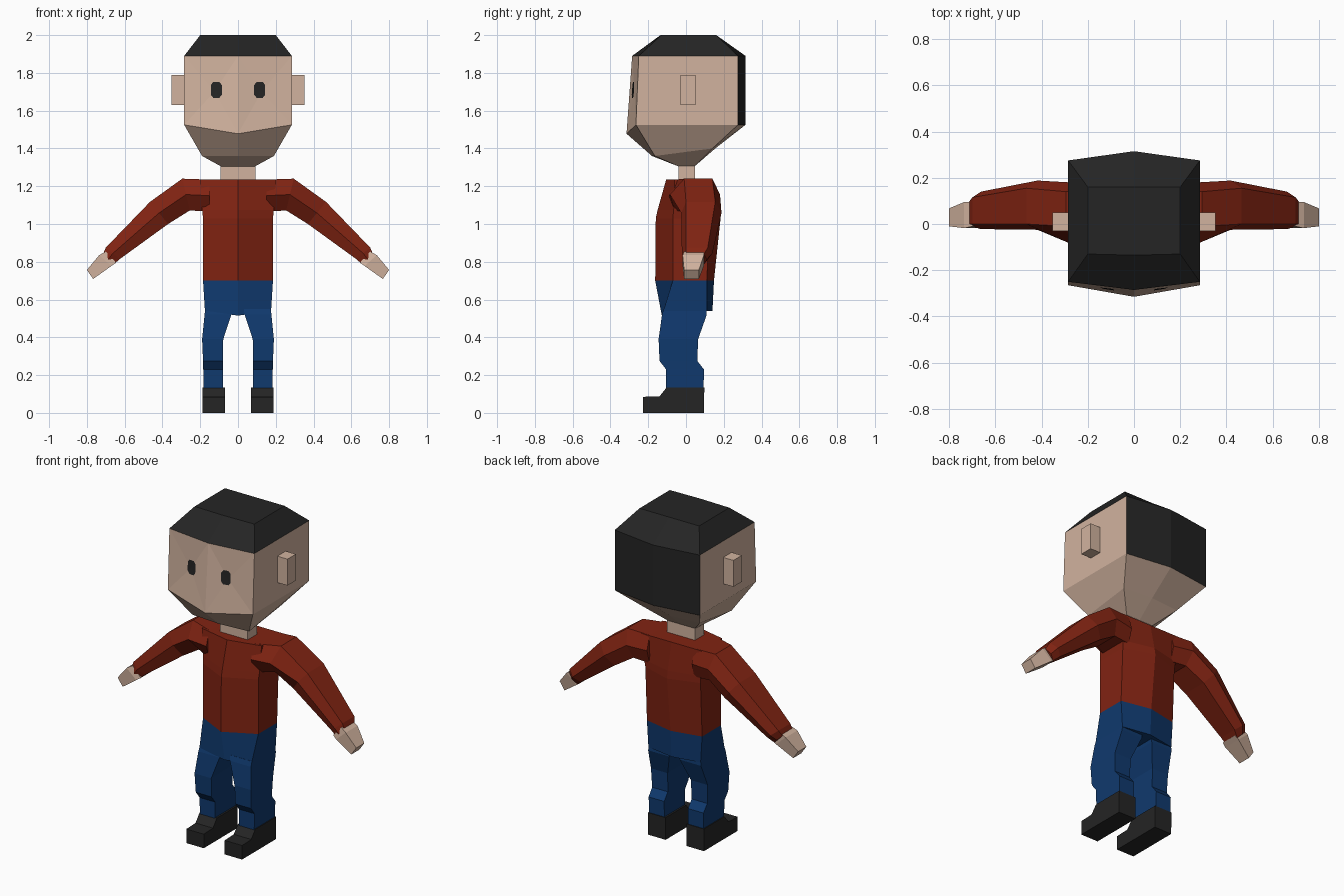
import bpy, bmesh, math
from mathutils import Vector
from mathutils.bvhtree import BVHTree

if "Cube" in bpy.data.objects:
    bpy.data.objects.remove(bpy.data.objects["Cube"])


def material(name, r, g, b):
    m = bpy.data.materials.new(name)
    m.diffuse_color = (r, g, b, 1)
    m.use_nodes = True
    m.node_tree.nodes["Principled BSDF"].inputs["Base Color"].default_value = m.diffuse_color
    return m


SKIN = material("skin", 0.64, 0.45, 0.345)
BLACK = material("soft black", 0.018, 0.018, 0.018)
RED = material("shirt red", 0.22, 0.017, 0.006)
BLUE = material("trouser blue", 0.005, 0.041, 0.155)


def loft(rings):
    """Bridge rings of equal point count and cap both ends."""
    bm = bmesh.new()
    vs = [[bm.verts.new(p) for p in r] for r in rings]
    n = len(vs[0])
    for a, b in zip(vs, vs[1:]):
        for i in range(n):
            j = (i + 1) % n
            bm.faces.new((a[i], a[j], b[j], b[i]))
    bm.faces.new(vs[0])
    bm.faces.new(vs[-1])
    bmesh.ops.recalc_face_normals(bm, faces=bm.faces)
    return bm


def finish(name, bm, mats, mirror=False):
    me = bpy.data.meshes.new(name)
    bm.to_mesh(me)
    ob = bpy.data.objects.new(name, me)
    bpy.context.collection.objects.link(ob)
    for m in mats:
        me.materials.append(m)
    if mirror:
        ob.modifiers.new("mirror", 'MIRROR').use_mirror_merge = False
    return ob


def six(x, yf, yfc, yb, ybc, z, zfc=None, zb=None):
    """Body ring: four corners plus a front and a back centre point."""
    zfc = z if zfc is None else zfc
    zb = z if zb is None else zb
    return [(0, yfc, zfc), (x, yf, z), (x, yb, zb), (0, ybc, zb), (-x, yb, zb), (-x, yf, z)]


def rect(x0, x1, y0, y1, z):
    return [(x0, y0, z), (x1, y0, z), (x1, y1, z), (x0, y1, z)]


# Head: hair is the cap plus the upper back
bm = loft([
    six(0.09, -0.04, -0.04, 0.045, 0.045, 1.305),
    six(0.19, -0.165, -0.18, 0.14, 0.155, 1.36, zb=1.40),
    six(0.285, -0.265, -0.315, 0.275, 0.315, 1.525, zfc=1.478),
    six(0.285, -0.25, -0.285, 0.275, 0.315, 1.89),
    six(0.20, -0.13, -0.135, 0.16, 0.16, 2.0),
])
for f in bm.faces:
    c = f.calc_center_median()
    f.material_index = int(c.z > 1.9 or (c.z > 1.6 and c.y > 0.2))
# eye hollows: shallow poke of the two front faces
front = [f for f in bm.faces if f.calc_center_median().y < -0.2 and 1.6 < f.calc_center_median().z < 1.8]
for v in bmesh.ops.poke(bm, faces=front)["verts"]:
    v.co = (math.copysign(0.125, v.co.x), -0.273, 1.70)
bm.normal_update()
tree = BVHTree.FromBMesh(bm)
finish("head", bm, [SKIN, BLACK])

# Eyes: thin octagonal plates laid on the face
bm = bmesh.new()
for s in (-1, 1):
    def on_face(dx, dz):
        p = Vector((s * 0.115 + dx, -1, 1.71 + dz))
        return bm.verts.new(tree.ray_cast(p, Vector((0, 1, 0)))[0] + Vector((0, -0.005, 0)))
    half = [(0.029, 0.026), (0.016, 0.042), (-0.016, 0.042), (-0.029, 0.026)]
    rim = [on_face(x, z) for x, z in half + [(-x, -z) for x, z in half]]
    mid = on_face(0, 0)
    for i in range(8):
        bm.faces.new((mid, rim[i], rim[i - 1]))
finish("eyes", bm, [BLACK])

# Ears and neck
finish("ears", loft([rect(0.27, 0.353, -0.03, 0.05, z) for z in (1.63, 1.79)]), [SKIN], True)
finish("neck", loft([rect(-0.093, 0.093, -0.04, 0.047, z) for z in (1.2, 1.32)]), [SKIN])

# Torso and hips
finish("shirt_body", loft([
    six(0.185, -0.07, -0.163, 0.11, 0.148, 0.70),
    six(0.185, -0.07, -0.16, 0.125, 0.183, 1.03),
    six(0.19, -0.065, -0.15, 0.13, 0.175, 1.075),
    six(0.20, -0.06, -0.105, 0.14, 0.14, 1.235),
]), [RED])
finish("hips", loft([
    six(0.175, -0.12, -0.128, 0.11, 0.14, 0.54, zfc=0.515),
    six(0.185, -0.07, -0.163, 0.11, 0.148, 0.70),
]), [BLUE])


def sleeve(top, bot, yf, yb, tf, tb):
    """Six-sided arm ring: flat top and bottom, pointed front and back."""
    mx, mz = (top[0] + bot[0]) / 2, (top[1] + bot[1]) / 2
    return [(top[0], tf, top[1]), (top[0], tb, top[1]), (mx, yb, mz),
            (bot[0], tb, bot[1]), (bot[0], tf, bot[1]), (mx, yf, mz)]


# Arms and hands
finish("sleeves", loft([
    sleeve((0.15, 1.235), (0.15, 1.065), -0.09, 0.16, -0.06, 0.135),
    sleeve((0.295, 1.24), (0.255, 1.072), -0.085, 0.18, -0.01, 0.14),
    sleeve((0.466, 1.117), (0.37, 1.0), -0.025, 0.188, 0.0, 0.155),
    sleeve((0.70, 0.875), (0.625, 0.815), -0.022, 0.14, 0.0, 0.115),
    sleeve((0.715, 0.84), (0.66, 0.785), -0.015, 0.11, 0.0, 0.095),
]), [RED], True)


def palm(top, bot, y0, y1):
    return [(top[0], y0, top[1]), (top[0], y1, top[1]), (bot[0], y1, bot[1]), (bot[0], y0, bot[1])]


finish("hands", loft([
    palm((0.70, 0.855), (0.645, 0.795), -0.01, 0.095),
    palm((0.735, 0.835), (0.67, 0.778), -0.018, 0.095),
    palm((0.80, 0.757), (0.767, 0.709), -0.01, 0.068),
]), [SKIN], True)

# Legs with stepped cuffs
finish("legs", loft([
    rect(0.08, 0.182, -0.105, 0.093, 0.12),
    rect(0.08, 0.184, -0.105, 0.095, 0.23),
    rect(0.08, 0.185, -0.14, 0.06, 0.275),
    rect(0.078, 0.19, -0.145, 0.064, 0.39),
    rect(0.035, 0.177, -0.127, 0.11, 0.52),
    rect(0.03, 0.174, -0.118, 0.108, 0.55),
]), [BLUE], True)

# Shoes: side profile extruded across x
profile = [(0.095, 0), (0.097, 0.135), (-0.102, 0.135), (-0.14, 0.088), (-0.228, 0.085), (-0.228, 0)]
finish("shoes", loft([[(x, y, z) for y, z in profile] for x in (0.07, 0.187)]), [BLACK], True)
